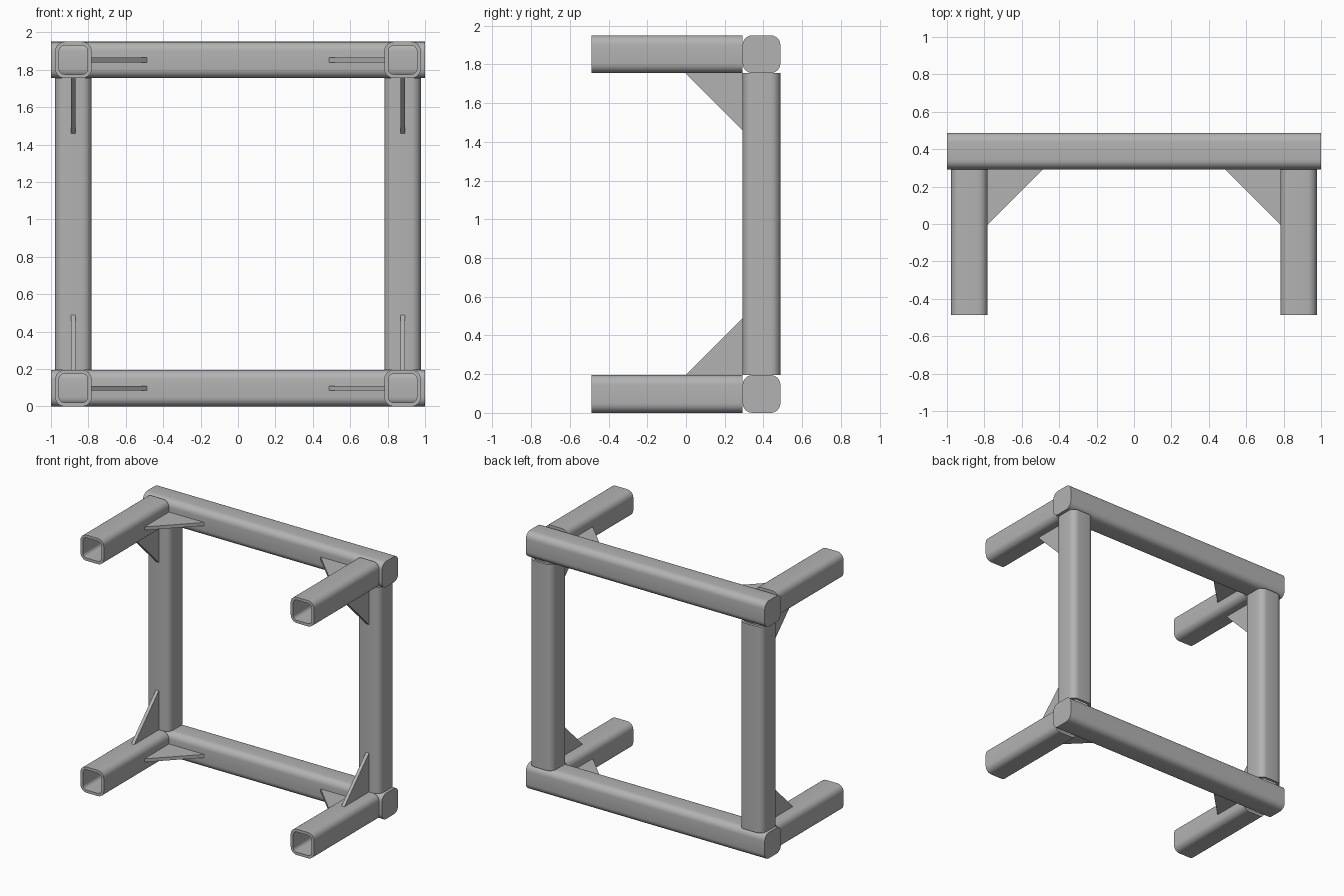
import bpy, bmesh, math
from mathutils import Matrix, Vector

if "Cube" in bpy.data.objects:
    bpy.data.objects.remove(bpy.data.objects["Cube"], do_unlink=True)

W = 0.195            # tube width
WALL = 0.021
R = 0.05             # outer corner radius
X = 0.88             # post and arm centre
Y = 0.39             # back frame centre
H = 1.95
LEG = 0.295          # gusset leg
THICK = 0.025

steel = bpy.data.materials.new("grey_steel")
steel.use_nodes = True
GREY = (0.45, 0.45, 0.45, 1)
steel.diffuse_color = GREY
steel.node_tree.nodes["Principled BSDF"].inputs["Base Color"].default_value = GREY


def finish(bm, name, smooth=True):
    bmesh.ops.recalc_face_normals(bm, faces=bm.faces)
    mesh = bpy.data.meshes.new(name)
    bm.to_mesh(mesh)
    bm.free()
    mesh.materials.append(steel)
    obj = bpy.data.objects.new(name, mesh)
    bpy.context.collection.objects.link(obj)
    if smooth:
        bpy.ops.object.select_all(action="DESELECT")
        obj.select_set(True)
        bpy.context.view_layer.objects.active = obj
        bpy.ops.object.shade_smooth_by_angle(angle=math.radians(35))
    return obj


def rounded_square(size, radius, steps=6):
    """Points around a square with rounded corners."""
    c = size / 2 - radius
    pts = []
    for q in range(4):
        mid = math.radians(45 + 90 * q)
        cx, cy = math.copysign(c, math.cos(mid)), math.copysign(c, math.sin(mid))
        for i in range(steps + 1):
            a = math.pi / 2 * (q + i / steps)
            pts.append((cx + radius * math.cos(a), cy + radius * math.sin(a)))
    return pts


def tube(name, start, end, hollow=True):
    """Square tube between two points, open or with closed ends."""
    start, end = Vector(start), Vector(end)
    turn = (end - start).to_track_quat("Z", "Y").to_matrix().to_4x4()
    place = Matrix.Translation(start) @ turn
    length = (end - start).length
    bm = bmesh.new()
    profiles = [rounded_square(W, R)]
    if hollow:
        profiles.append(rounded_square(W - 2 * WALL, R - WALL))
    loops = [[bm.verts.new(place @ Vector((x, y, z))) for x, y in p]
             for p in profiles for z in (0, length)]

    def bridge(a, b):
        n = len(a)
        for i in range(n):
            j = (i + 1) % n
            bm.faces.new((a[i], a[j], b[j], b[i]))

    bridge(loops[0], loops[1])
    if hollow:
        bridge(loops[2], loops[3])
        bridge(loops[0], loops[2])
        bridge(loops[1], loops[3])
    else:
        bm.faces.new(loops[0])
        bm.faces.new(loops[1])
    return finish(bm, name)


def gusset(name, corner, leg_a, leg_b):
    """Triangular plate, centred on the plane of its two legs."""
    corner, leg_a, leg_b = Vector(corner), Vector(leg_a), Vector(leg_b)
    half = leg_a.cross(leg_b).normalized() * THICK / 2
    tri = (corner, corner + leg_a, corner + leg_b)
    bm = bmesh.new()
    low = [bm.verts.new(p - half) for p in tri]
    high = [bm.verts.new(p + half) for p in tri]
    bm.faces.new(low)
    bm.faces.new(high)
    for i in range(3):
        j = (i + 1) % 3
        bm.faces.new((low[i], low[j], high[j], high[i]))
    return finish(bm, name, smooth=False)


face_y = Y - W / 2   # front face of the back frame

# Rails, with arms and gussets at each corner
for level, z, inward in (("lower", W / 2, 1), ("upper", H - W / 2, -1)):
    tube(level + "_rail", (-1, Y, z), (1, Y, z), hollow=False)
    for side, s in (("left", 1), ("right", -1)):
        tag = f"{level}_{side}"
        tube(tag + "_arm", (s * X, -Y - W / 2, z), (s * X, face_y, z))
        gusset(tag + "_side_gusset", (s * (X - W / 2), face_y, z),
               (-s * LEG, 0, 0), (0, -LEG, 0))
        gusset(tag + "_post_gusset", (s * X, face_y, z + inward * W / 2),
               (0, 0, inward * LEG), (0, -LEG, 0))

# Upright posts between the rails
for side, s in (("left", 1), ("right", -1)):
    tube(side + "_post", (s * X, Y, W), (s * X, Y, H - W))
